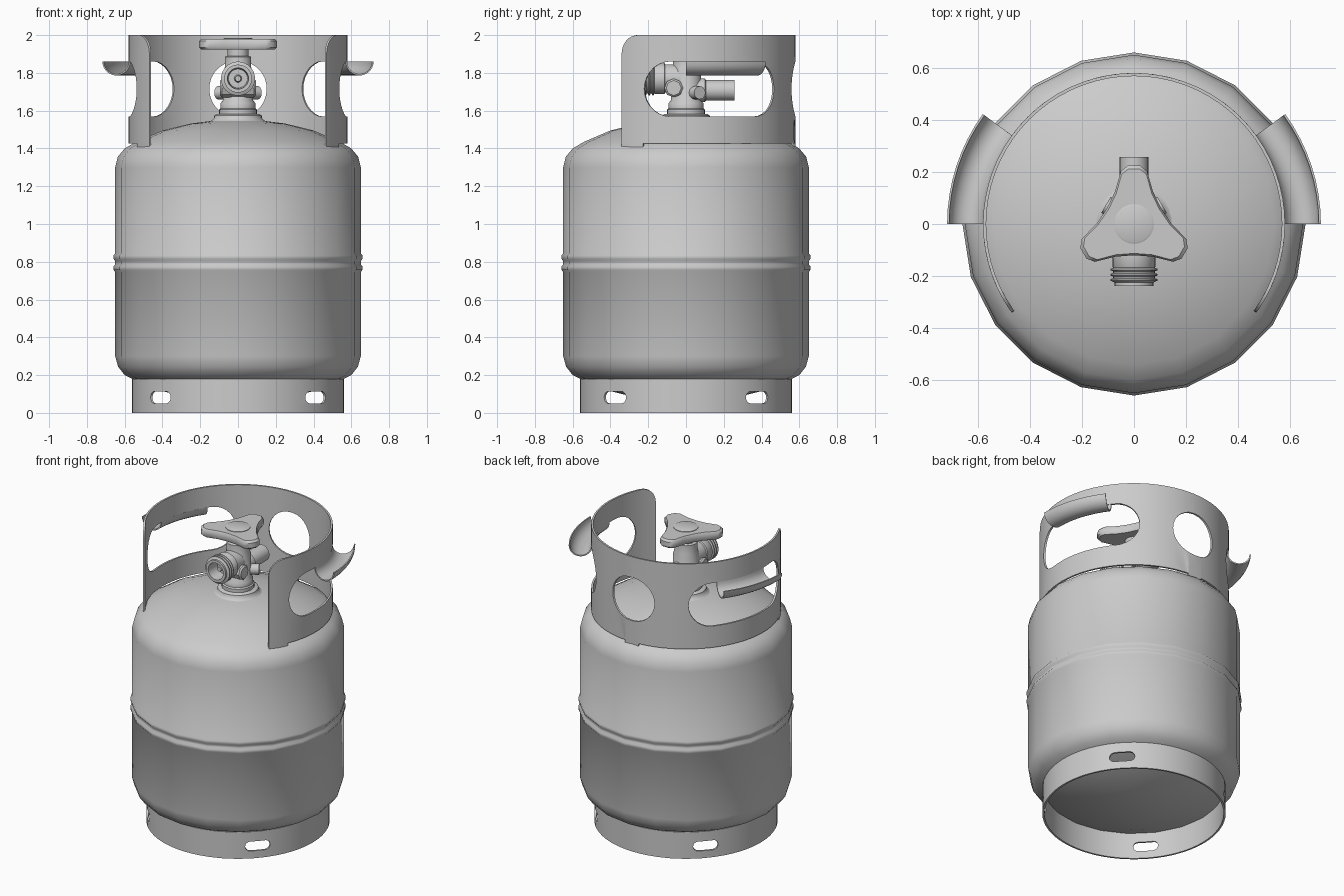
import bpy, bmesh
from math import sin, cos, pi, radians
from mathutils import Matrix, Vector

if "Cube" in bpy.data.objects:
    bpy.data.objects.remove(bpy.data.objects["Cube"])


def finish(name, bm, solid=0.0, angle=40):
    bmesh.ops.recalc_face_normals(bm, faces=bm.faces[:])
    me = bpy.data.meshes.new(name)
    bm.to_mesh(me)
    bm.free()
    ob = bpy.data.objects.new(name, me)
    bpy.context.collection.objects.link(ob)
    bpy.ops.object.select_all(action='DESELECT')
    ob.select_set(True)
    bpy.context.view_layer.objects.active = ob
    if solid:
        mod = ob.modifiers.new("thickness", 'SOLIDIFY')
        mod.thickness, mod.offset = solid, 0
        bpy.ops.object.modifier_apply(modifier=mod.name)
    bpy.ops.object.shade_smooth_by_angle(angle=radians(angle))
    return ob


def lathe(name, profile, segs=32, start=0, end=360, matrix=None, solid=0.0):
    """Revolve (radius, height) points about z, then place with matrix."""
    bm = bmesh.new()
    rings = []
    for i in range(segs + 1):
        a = radians(start + (end - start) * i / segs)
        rings.append([bm.verts.new((r * cos(a), r * sin(a), z)) for r, z in profile])
    for p, q in zip(rings, rings[1:]):
        for j in range(len(profile) - 1):
            bm.faces.new((p[j], q[j], q[j + 1], p[j + 1]))
    bmesh.ops.remove_doubles(bm, verts=bm.verts[:], dist=1e-5)
    if matrix:
        bm.transform(matrix)
    return finish(name, bm, solid)


def along(origin, direction):
    rot = Vector(direction).to_track_quat('Z', 'Y').to_matrix().to_4x4()
    return Matrix.Translation(origin) @ rot


def stadium(cu, cz, half, r, n=14):
    """Slot outline with round ends."""
    d = half - r
    return ([(cu + d + r * cos(a), cz + r * sin(a))
             for a in (-pi / 2 + pi * i / n for i in range(n + 1))] +
            [(cu - d + r * cos(a), cz + r * sin(a))
             for a in (pi / 2 + pi * i / n for i in range(n + 1))])


def bent_sheet(name, loops, radius, solid, steps=72):
    """Fill flat outline and holes, slice, and wrap round z (u = 0 at the back)."""
    bm = bmesh.new()
    for loop in loops:
        vs = [bm.verts.new((u, z, 0)) for u, z in loop]
        for a, b in zip(vs, vs[1:] + vs[:1]):
            bm.edges.new((a, b))
    bmesh.ops.triangle_fill(bm, use_beauty=True, edges=bm.edges[:], normal=(0, 0, 1))
    for i in range(1, steps):
        u = (i / steps - 0.5) * 2 * pi * radius
        bmesh.ops.bisect_plane(bm, geom=bm.verts[:] + bm.edges[:] + bm.faces[:],
                               dist=1e-5, plane_co=(u, 0, 0), plane_no=(1, 0, 0))
    for v in bm.verts:
        a, z = v.co.x / radius, v.co.y
        v.co = (radius * sin(a), radius * cos(a), z)
    bmesh.ops.remove_doubles(bm, verts=bm.verts[:], dist=1e-4)
    return finish(name, bm, solid)


# Tank with domed ends and a double bead round the middle
lathe("tank_body", [
    (0, .05), (.2, .065), (.4, .115), (.54, .17), (.6, .2), (.635, .245), (.65, .3),
    (.65, .745), (.659, .757), (.659, .775), (.65, .787), (.65, .803),
    (.659, .815), (.659, .833), (.65, .845), (.65, 1.3), (.637, 1.355), (.6, 1.4),
    (.54, 1.435), (.4, 1.495), (.25, 1.532), (.12, 1.548), (0, 1.555)], 20)

# Foot ring with four drain slots
R = .555
slots = [stadium(radians(a) * R, .082, .078, .032, 8) for a in (-132.5, -47.5, 47.5, 132.5)]
W = pi * R
bent_sheet("foot_ring", [[(-W, 0), (W, 0), (W, .18), (-W, .18)]] + slots, R, .012)

# Guard collar, open at the front, with weld tabs and hand holes
R = .574
L = radians(126) * R
half = [(.05, 1.395), (.05, 1.425), (L - .13, 1.425), (L - .13, 1.395), (L, 1.395)]
half += [(L - .1 + .1 * cos(a), 1.9 + .1 * sin(a)) for a in (pi / 2 * i / 8 for i in range(9))]
outline = half + [(-u, z) for u, z in reversed(half)]
holes = [stadium(0, 1.715, .156, .146)]
holes += [stadium(s * radians(74.5) * R, 1.715, .38, .146) for s in (1, -1)]
bent_sheet("guard_collar", [outline] + holes, R, .012)

# Curled hand grips folded outward from the side holes
trough = [(.644 - .07 * cos(a), 1.86 - .07 * sin(a)) for a in (pi * i / 12 for i in range(13))]
for side, a0 in (("right", 0), ("left", 144)):
    lathe(side + "_hand_grip", trough, 8, a0, a0 + 36, solid=.008)

# Neck boss and upright valve body
lathe("neck_boss", [(.17, 1.53), (.14, 1.548), (.128, 1.56), (.125, 1.575),
                    (.115, 1.582), (0, 1.582)])
lathe("valve_body", [
    (0, 1.57), (.1, 1.57), (.1, 1.605), (.092, 1.612), (.092, 1.64), (.08, 1.655),
    (.08, 1.8), (.07, 1.83), (.07, 1.885), (.055, 1.89), (.055, 1.935), (0, 1.935)])

# Threaded outlet facing the front, with a recessed mouth and inner pin
outlet = [(0, 0), (.075, 0), (.075, .11), (.082, .115), (.082, .165)]
for d in (.168, .188, .208):
    outlet += [(.08, d), (.09, d + .004), (.09, d + .01), (.08, d + .014)]
outlet += [(.074, .225), (.074, .238), (.056, .238), (.05, .15), (.02, .15), (.015, .2), (0, .2)]
lathe("front_outlet", outlet, matrix=along((0, 0, 1.77), (0, -1, 0)))

# Relief port at the back
lathe("back_port", [(0, 0), (.062, 0), (.062, .1), (.055, .105), (.055, .257),
                    (.035, .257), (.035, .22), (0, .22)],
      24, matrix=along((0, 0, 1.708), (0, 1, 0)))

# Side bosses and small angled plugs
for s, side in ((1, "right"), (-1, "left")):
    lathe(side + "_side_boss", [(0, 0), (.05, 0), (.05, .085), (.04, .095), (0, .095)],
          8, matrix=along((0, -.065, 1.72), (s, 0, 0)))
    lathe(side + "_plug", [(0, 0), (.035, 0), (.035, .125), (0, .125)],
          12, matrix=along((0, .01, 1.695), (s * .85, .5, 0)))

# Three-lobed handwheel
lobe = [(-60, .12), (-30, .145), (-14, .209), (-6, .226), (6, .226), (14, .209), (30, .145)]
bm = bmesh.new()
layers = []
for z, k in ((1.925, .95), (1.935, 1), (1.968, 1), (1.98, .94)):
    layers.append([bm.verts.new((k * r * cos(radians(90 + t + o)), k * r * sin(radians(90 + t + o)), z))
                   for t in (0, 120, 240) for o, r in lobe])
n = len(layers[0])
for a, b in zip(layers, layers[1:]):
    for i in range(n):
        bm.faces.new((a[i], a[(i + 1) % n], b[(i + 1) % n], b[i]))
bm.faces.new(layers[0])
bm.faces.new(layers[-1])
finish("handwheel", bm)
lathe("handwheel_cap", [(.076, 1.97), (.076, 1.983), (.07, 1.986), (0, 1.986)])
